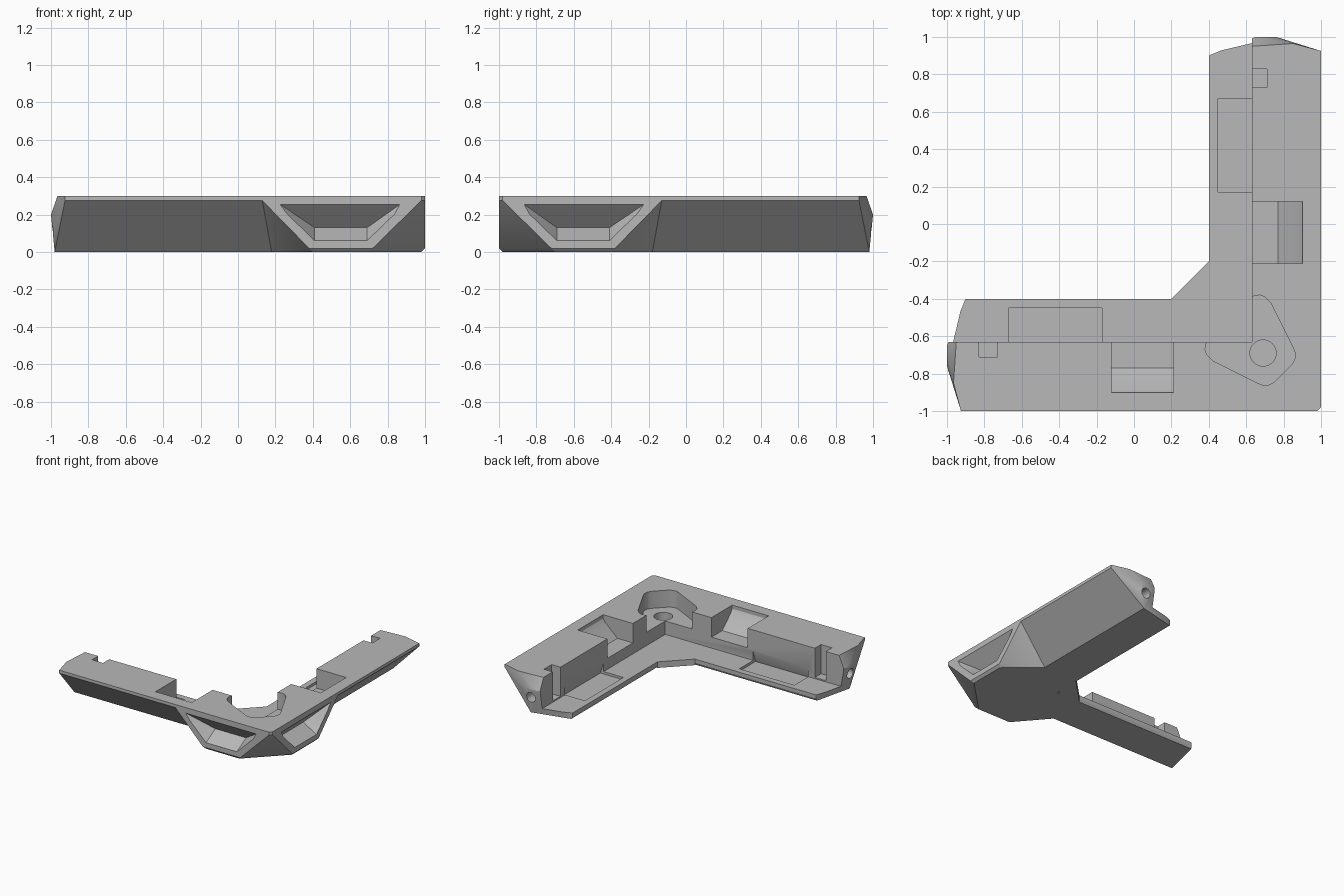
import bpy
import bmesh
from math import cos, sin, pi, radians

default = bpy.data.objects.get("Cube")
if default:
    bpy.data.objects.remove(default, do_unlink=True)

grey = bpy.data.materials.new("plain grey")
grey.use_nodes = True
colour = (0.48, 0.48, 0.48, 1)
grey.diffuse_color = colour
grey.node_tree.nodes["Principled BSDF"].inputs["Base Color"].default_value = colour


def mirrored(points):
    """Swap the two arms across the corner's diagonal."""
    return [(-y, -x, z) for x, y, z in points]


def slab(outline, low, high):
    return [(x, y, z) for x, y in outline for z in (low, high)]


def run(profile, start, end):
    """Extrude a (y, z) profile along x."""
    return [(x, y, z) for y, z in profile for x in (start, end)]


def hull(name, points):
    bm = bmesh.new()
    for p in points:
        bm.verts.new(p)
    bmesh.ops.remove_doubles(bm, verts=bm.verts, dist=0.0005)
    result = bmesh.ops.convex_hull(bm, input=bm.verts)
    spare = {v for v in result["geom_interior"] + result["geom_unused"]
             if isinstance(v, bmesh.types.BMVert)}
    bmesh.ops.delete(bm, geom=list(spare), context="VERTS")
    bmesh.ops.dissolve_limit(bm, angle_limit=radians(0.5), verts=bm.verts, edges=bm.edges)
    bmesh.ops.recalc_face_normals(bm, faces=bm.faces)
    mesh = bpy.data.meshes.new(name)
    bm.to_mesh(mesh)
    bm.free()
    obj = bpy.data.objects.new(name, mesh)
    bpy.context.collection.objects.link(obj)
    mesh.materials.append(grey)
    return obj


def combine(body, points, operation):
    """Add or cut one convex piece, then discard the helper."""
    tool = hull("helper", points)
    tool.hide_render = True
    mod = body.modifiers.new("combine", "BOOLEAN")
    mod.operation = operation
    mod.solver = "EXACT"
    mod.object = tool
    bpy.context.view_layer.update()
    graph = bpy.context.evaluated_depsgraph_get()
    mesh = bpy.data.meshes.new_from_object(body.evaluated_get(graph))
    body.modifiers.clear()
    body.data = mesh
    bpy.data.objects.remove(tool, do_unlink=True)


def both(body, points, operation):
    combine(body, points, operation)
    combine(body, mirrored(points), operation)


# Arm: sloping outer side and a pointed, slightly bulging end
arm_profile = [(-1, 0.3), (-1, 0.275), (-0.725, 0), (-0.41, 0), (-0.4, 0.02), (-0.4, 0.3)]
arm_end = [(-0.925, -1, 0.3), (-0.925, -1, 0.275), (-0.965, -0.85, 0.3),
           (-0.95, -0.63, 0.3), (-1, -0.76, 0.2), (-1, -0.65, 0.2),
           (-0.98, -0.725, 0), (-0.9, -0.4, 0.3), (-0.9, -0.4, 0.02), (-0.905, -0.41, 0)]
arm = arm_end + [(0.9, y, z) for y, z in arm_profile]
body = hull("corner_bracket", arm)
combine(body, mirrored(arm), "UNION")

# Corner buttress reaching out to the full width at the bottom
buttress = [(0.13, -1, 0.3), (0.13, -1, 0.275), (0.38, -1, 0.02), (0.4, -0.98, 0),
            (0.7, -0.98, 0), (0.72, -1, 0.02), (0.98, -1, 0.275), (0.98, -1, 0.3),
            (0.18, -0.725, 0)]
combine(body, buttress + mirrored(buttress), "UNION")

# Web filling the inner corner
web = slab([(0.2, -0.4), (0.24, -0.39), (0.28, -0.36), (0.2, -0.6)], 0, 0.2)
combine(body, web + mirrored(web), "UNION")

# Low inner flange
combine(body, slab([(-1.2, -0.63), (0.63, -0.63), (0.63, 1.2), (-1.2, 1.2)], 0.05, 0.5),
        "DIFFERENCE")

# Corner latch pocket and its round hole
latch = slab([(0.39, -0.62), (0.38, -0.67), (0.39, -0.7), (0.42, -0.73), (0.66, -0.85),
              (0.69, -0.862), (0.72, -0.86), (0.75, -0.845)], 0.16, 0.5)
combine(body, latch + mirrored(latch), "DIFFERENCE")
ring = [(0.69 + 0.07 * cos(i * pi / 16), -0.69 + 0.07 * sin(i * pi / 16)) for i in range(32)]
combine(body, slab(ring, 0.05, 0.3), "DIFFERENCE")

# Ramped pocket in each arm, open to the inside
ramp = run([(-0.9, 0.4), (-0.9, 0.27), (-0.88, 0.24), (-0.77, 0.14), (-0.6, 0.14),
            (-0.6, 0.4)], -0.12, 0.21)
both(body, ramp, "DIFFERENCE")

# Small square nut slot near each end
slot = slab([(-0.83, -0.71), (-0.73, -0.71), (-0.73, -0.6), (-0.83, -0.6)], 0.06, 0.5)
both(body, slot, "DIFFERENCE")

# Bolt hole from each end into the slot
bore = [(-0.715 + 0.04 * cos(i * pi / 12), 0.13 + 0.04 * sin(i * pi / 12)) for i in range(24)]
both(body, run(bore, -1.1, -0.8), "DIFFERENCE")

# Shallow floor recess undercutting the inner wall
recess = run([(-0.45, 0.03), (-0.45, 0.07), (-0.63, 0.12), (-0.66, 0.03)], -0.67, -0.17)
both(body, recess, "DIFFERENCE")

# Trapezoid scoops on the outer faces of the corner
scoop = [(0.21, -1.01, 0.265), (0.25, -1.01, 0.21), (0.41, -1.01, 0.055),
         (0.69, -1.01, 0.055), (0.85, -1.01, 0.21), (0.88, -1.01, 0.265),
         (0.41, -0.88, 0.13), (0.69, -0.88, 0.13)]
both(body, scoop, "DIFFERENCE")

# Shading
bpy.ops.object.select_all(action="DESELECT")
body.select_set(True)
bpy.context.view_layer.objects.active = body
bpy.ops.object.shade_smooth_by_angle(angle=radians(25))
